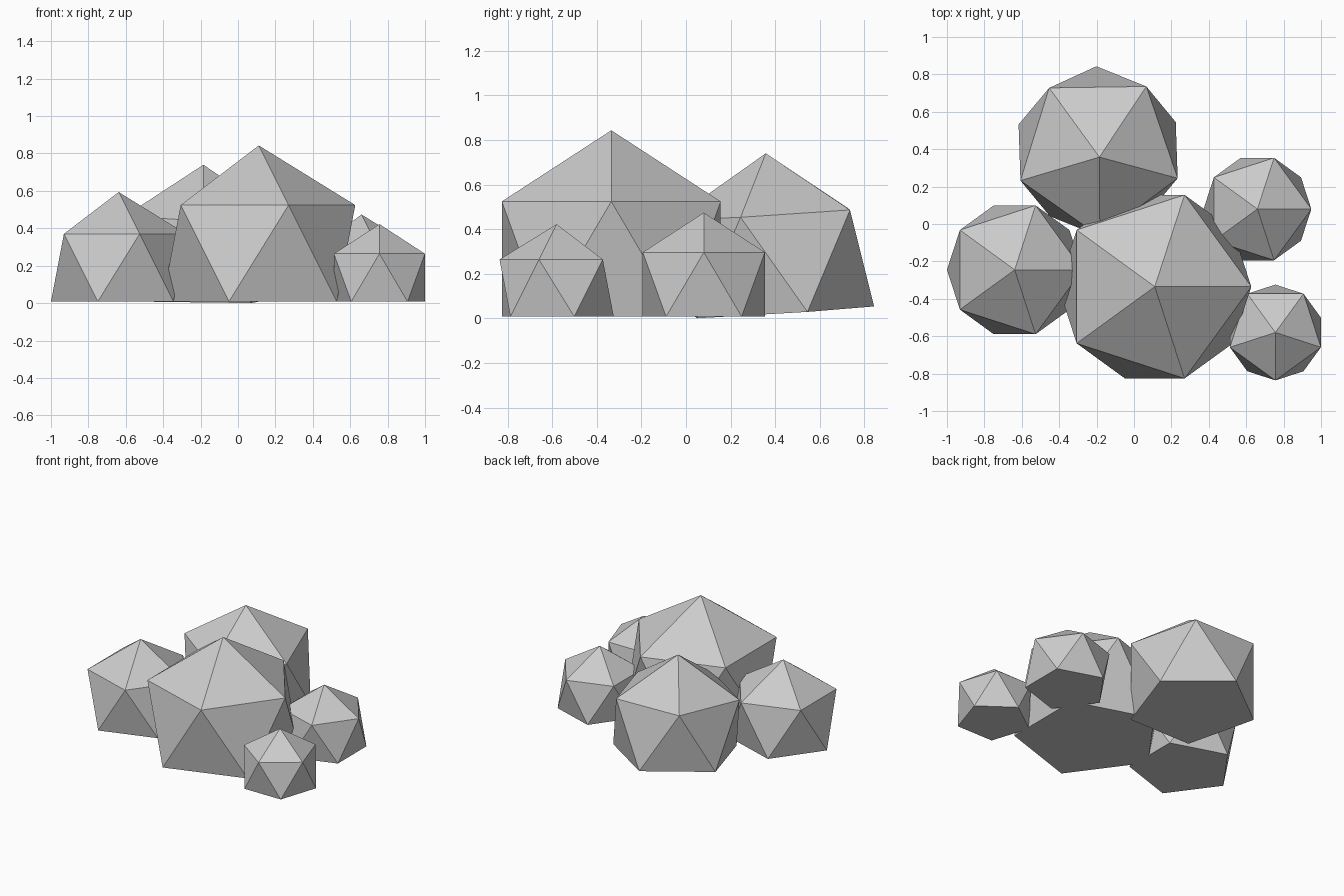
import bpy, bmesh
from math import sqrt, pi
from mathutils import Matrix

if "Cube" in bpy.data.objects:
    bpy.data.objects.remove(bpy.data.objects["Cube"])


def rock(name, base, ring, spin=0.0, lean_x=0.0, lean_y=0.0):
    """Icosahedron with its bottom point cut off; base = centre of the flat underside."""
    radius = ring * sqrt(5) / 2
    bm = bmesh.new()
    bmesh.ops.create_icosphere(bm, subdivisions=1, radius=radius)
    # flat underside in place of the lowest point
    lowest = min(bm.verts, key=lambda v: v.co.z)
    bmesh.ops.delete(bm, geom=[lowest], context='VERTS')
    rim = [e for e in bm.edges if e.is_boundary]
    bmesh.ops.contextual_create(bm, geom=rim)
    bmesh.ops.recalc_face_normals(bm, faces=bm.faces[:])
    # origin on the underside, then spin and lean
    bmesh.ops.translate(bm, verts=bm.verts[:], vec=(0, 0, radius / sqrt(5)))
    mesh = bpy.data.meshes.new(name)
    bm.to_mesh(mesh)
    bm.free()
    obj = bpy.data.objects.new(name, mesh)
    bpy.context.collection.objects.link(obj)
    obj.matrix_world = (Matrix.Translation(base) @ Matrix.Rotation(lean_y, 4, 'Y')
                        @ Matrix.Rotation(lean_x, 4, 'X') @ Matrix.Rotation(spin, 4, 'Z'))
    return obj


# Upright rocks
rock("large_rock", (0.111, -0.335, 0.008), 0.516)
rock("left_rock", (-0.638, -0.245, 0.008), 0.362)
rock("right_rock", (0.66, 0.08, 0.008), 0.288)
rock("small_front_rock", (0.756, -0.58, 0.008), 0.256, spin=-pi / 2)

# Slightly leaning rock at the back
rock("back_rock", (-0.195, 0.402, 0.026), 0.442,
     spin=-pi / 2 + 0.015, lean_x=0.062, lean_y=0.014)
